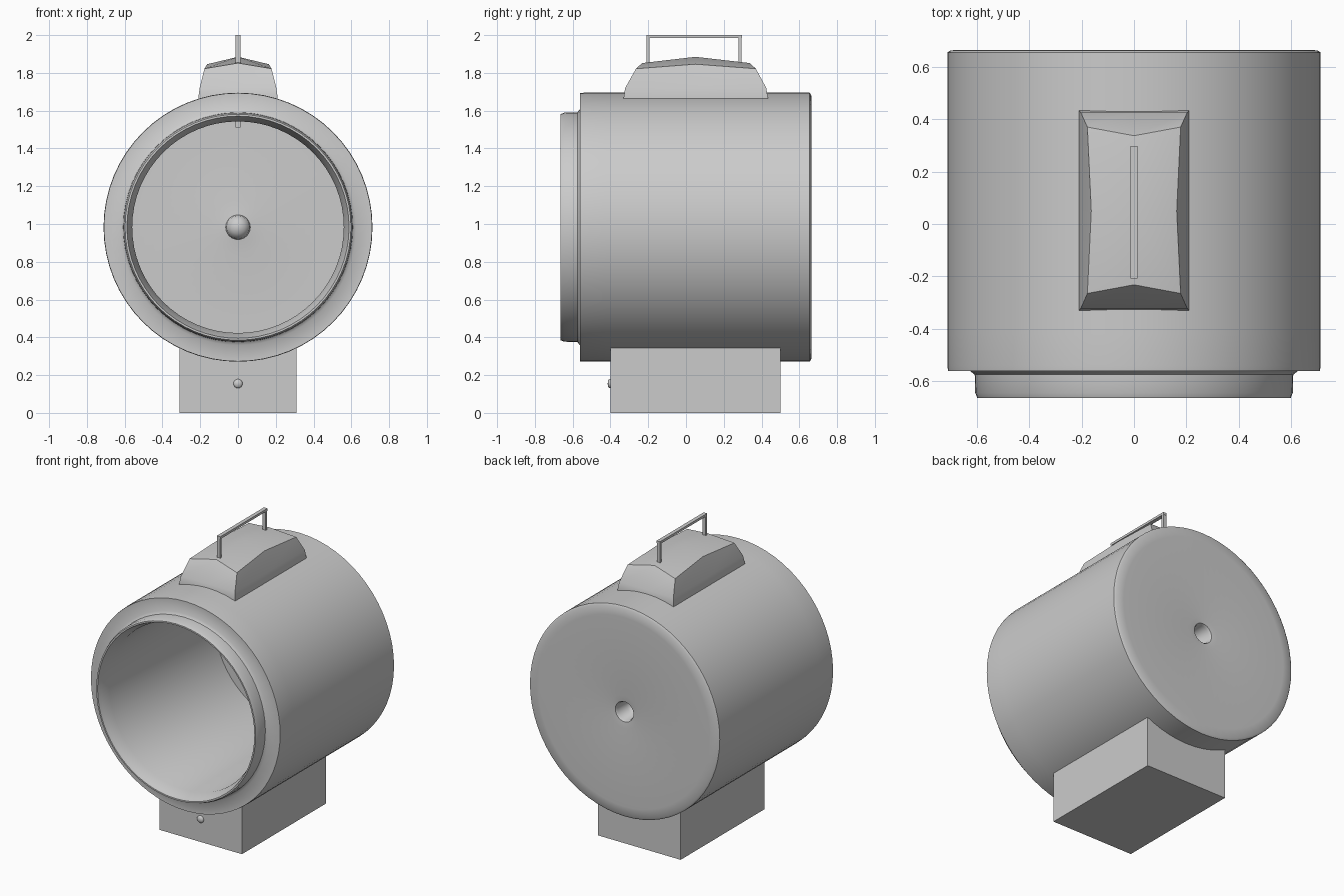
import bpy, bmesh, math

old = bpy.data.objects.get("Cube")
if old:
    bpy.data.objects.remove(old)

grey = bpy.data.materials.new("plain_grey")
grey.use_nodes = True
grey.diffuse_color = (0.6, 0.6, 0.6, 1)
grey.node_tree.nodes["Principled BSDF"].inputs["Base Color"].default_value = (0.6, 0.6, 0.6, 1)

AXIS_Z = 0.983


def finish(name, bm, angle=None):
    """Turn a bmesh into a coloured object, smooth below the given angle."""
    bmesh.ops.recalc_face_normals(bm, faces=bm.faces)
    mesh = bpy.data.meshes.new(name)
    bm.to_mesh(mesh)
    bm.free()
    mesh.materials.append(grey)
    obj = bpy.data.objects.new(name, mesh)
    bpy.context.collection.objects.link(obj)
    if angle:
        bpy.ops.object.select_all(action="DESELECT")
        obj.select_set(True)
        bpy.context.view_layer.objects.active = obj
        bpy.ops.object.shade_smooth_by_angle(angle=math.radians(angle))
    return obj


def lathe(name, profile, z, angle, steps=64):
    """Spin (radius, y) points around a front-to-back axis at height z."""
    bm = bmesh.new()
    verts = [bm.verts.new((r, y, z)) for r, y in profile]
    edges = [bm.edges.new(pair) for pair in zip(verts, verts[1:])]
    bmesh.ops.spin(bm, geom=verts + edges, cent=(0, 0, z), axis=(0, 1, 0),
                   angle=2 * math.pi, steps=steps, use_merge=True)
    bmesh.ops.remove_doubles(bm, verts=bm.verts, dist=0.0005)
    return finish(name, bm, angle)


def box(name, x, y, z):
    """Box between (low, high) limits on each axis."""
    bm = bmesh.new()
    bmesh.ops.create_cube(bm, size=1)
    for v in bm.verts:
        v.co = [lo + (c + 0.5) * (hi - lo) for c, (lo, hi) in zip(v.co, (x, y, z))]
    return finish(name, bm)


# Hollow drum: dimpled back, outer wall, front lip, bore and inner knob
lathe("drum_body", [
    (0, 0.52), (0.035, 0.53), (0.055, 0.56), (0.06, 0.645), (0.068, 0.66),
    (0.11, 0.665), (0.64, 0.665), (0.70, 0.663), (0.712, 0.655),
    (0.712, -0.42), (0.712, -0.54), (0.71, -0.562),
    (0.625, -0.562), (0.608, -0.575), (0.606, -0.645), (0.598, -0.665),
    (0.588, -0.665), (0.58, -0.64), (0.56, -0.58),
    (0.56, 0.55), (0.15, 0.55), (0.065, 0.54), (0.06, 0.51),
    (0.035, 0.485), (0, 0.475)], AXIS_Z, 50)

# Base block with a small front button
box("base_block", (-0.31, 0.31), (-0.4, 0.5), (0, 0.36))
lathe("base_button", [(0, -0.415), (0.018, -0.412), (0.024, -0.405), (0.024, -0.39)],
      0.155, 60, 16)


# Faceted cap: rings of corner and mid-edge points closed at a peak
def ring(bm, x, y0, y1, z, x_mid=None, pull=0, rise=0):
    mid, x_mid = 0.05, x_mid or x
    pts = [(-x, y0, z), (0, y0 + pull, z + rise), (x, y0, z), (x_mid, mid, z + rise * 0.8),
           (x, y1, z), (0, y1 - pull, z + rise), (-x, y1, z), (-x_mid, mid, z + rise * 0.8)]
    return [bm.verts.new(p) for p in pts]


bm = bmesh.new()
rings = [ring(bm, 0.21, -0.33, 0.433, 1.6),
         ring(bm, 0.21, -0.33, 0.433, 1.67),
         ring(bm, 0.203, -0.322, 0.425, 1.72),
         ring(bm, 0.178, -0.265, 0.37, 1.822, 0.163, 0.033, 0.03)]
peak = bm.verts.new((0, 0.05, 1.885))
for low, high in zip(rings, rings[1:]):
    for i in range(8):
        j = (i + 1) % 8
        bm.faces.new((low[i], low[j], high[j], high[i]))
for i in range(0, 8, 2):
    top = rings[-1]
    bm.faces.new((top[i], top[i + 1], peak, top[i - 1]))
finish("top_cap", bm, 30)

# Carrying handle: two posts and a bar
for name, y, foot in (("handle_front_post", -0.2, 1.51), ("handle_back_post", 0.287, 1.8)):
    box(name, (-0.012, 0.012), (y - 0.008, y + 0.008), (foot, 1.99))
box("handle_bar", (-0.013, 0.013), (-0.208, 0.297), (1.984, 2.0))
